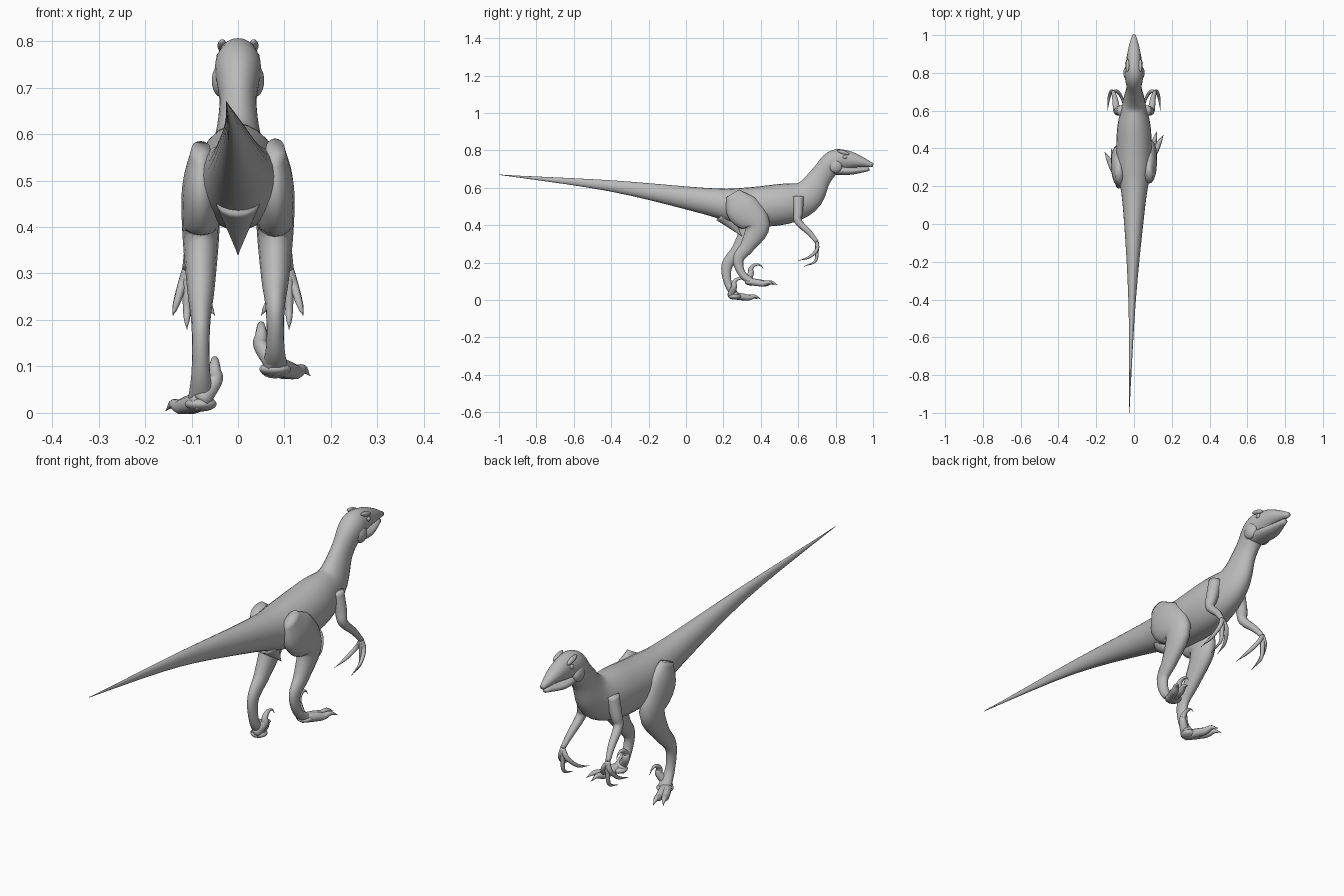
import bpy, bmesh, math
from mathutils import Vector

cube = bpy.data.objects.get("Cube")
if cube:
    bpy.data.objects.remove(cube)

grey = (.5, .5, .5, 1)
skin = bpy.data.materials.new("grey_skin")
skin.use_nodes = True
skin.diffuse_color = grey
skin.node_tree.nodes["Principled BSDF"].inputs["Base Color"].default_value = grey


def finish(bm, name):
    """Turn a bmesh into a smooth grey object."""
    bmesh.ops.recalc_face_normals(bm, faces=bm.faces)
    mesh = bpy.data.meshes.new(name)
    bm.to_mesh(mesh)
    bm.free()
    mesh.materials.append(skin)
    mesh.shade_smooth()
    part = bpy.data.objects.new(name, mesh)
    bpy.context.collection.objects.link(part)
    return part


def smooth_path(stations, steps):
    """Sample a flowing curve through stations of position, half width, half depth."""
    knots = [Vector(station) for station in stations]
    before = knots[0] * 2 - knots[1]
    after = knots[-1] * 2 - knots[-2]
    knots = [before, *knots, after]
    samples = []
    for a, b, c, d in zip(knots, knots[1:], knots[2:], knots[3:]):
        start_slope, end_slope = (c - a) / 2, (d - b) / 2
        for step in range(steps):
            t = step / steps
            ease = t * t * (3 - 2 * t)
            samples.append(b.lerp(c, ease)
                           + start_slope * (t * (1 - t) * (1 - t))
                           - end_slope * (t * t * (1 - t)))
    return samples + [knots[-2]]


def loft(name, stations, side=1, sides=16, steps=5):
    """Skin elliptical rings along a smooth path; a negative side mirrors it."""
    samples = smooth_path(stations, steps)
    centres = [Vector((s[0], s[1], s[2])) for s in samples]
    last = len(samples) - 1
    bm = bmesh.new()
    rings = []
    for index, (centre, sample) in enumerate(zip(centres, samples)):
        along = centres[min(index + 1, last)] - centres[max(index - 1, 0)]
        along.normalize()
        across = Vector((1, 0, 0))
        across = (across - along * along.x).normalized()
        up = across.cross(along)
        width, depth = max(sample[3], .001), max(sample[4], .001)
        ring = []
        for corner in range(sides):
            angle = math.tau * corner / sides
            point = centre + across * math.cos(angle) * width + up * math.sin(angle) * depth
            point.x *= side
            ring.append(bm.verts.new(point))
        rings.append(ring)
    for ring, following in zip(rings, rings[1:]):
        for corner in range(sides):
            previous = corner - 1
            bm.faces.new((ring[previous], ring[corner], following[corner], following[previous]))
    bm.faces.new(rings[0])
    bm.faces.new(rings[-1])
    return finish(bm, name)


def taper(points, thick, thin, power=1):
    """Give a bare path round sections that shrink towards its tip."""
    stations = []
    for index, point in enumerate(points):
        t = index / (len(points) - 1)
        radius = thick + (thin - thick) * t ** power
        stations.append((*point, radius, radius))
    return stations


def blob(name, centre, size, tilt=0):
    """Place a small ellipsoid."""
    bm = bmesh.new()
    bmesh.ops.create_uvsphere(bm, u_segments=14, v_segments=9, radius=1)
    part = finish(bm, name)
    part.location, part.scale = centre, size
    part.rotation_euler.x = tilt
    return part


# Tail, trunk, neck and upper head: y, z, half width, half height
spine = [(-1, .67, 0, 0), (-.4, .61, .02, .03), (.1, .53, .06, .07),
         (.3, .5, .09, .1), (.5, .51, .09, .11), (.64, .55, .06, .09),
         (.72, .66, .04, .06), (.79, .74, .05, .06), (.86, .75, .04, .05),
         (.93, .74, .03, .03), (1, .72, .01, .01)]
# The tail bends slightly to the right
loft("body", [(min(y, 0) / 40, y, z, wide, high) for y, z, wide, high in spine], sides=24)

# Lower jaw, whose edge forms the mouth line
jaw = [(.78, .7, .04, .03), (.88, .69, .04, .02), (.98, .7, .01, .01)]
loft("lower_jaw", [(0, *station) for station in jaw])

# Vent under the tail root
loft("vent", taper([(0, .2, .46), (0, .25, .4), (0, .3, .34)], .05, 0))

# Hip to sole: y, z, half width, half depth
leg = [(.25, .57, .02, .04), (.3, .49, .04, .09), (.38, .4, .04, .07),
       (.33, .29, .03, .04), (.28, .22, .02, .03), (.3, .14, .02, .02),
       (.36, .09, .03, .02)]
arm = [(.06, .6, .55), (.08, .6, .47), (.09, .6, .42), (.1, .66, .36), (.11, .7, .31)]
leg_x, wrist = .08, arm[-1]
finger_tips = {"outer": (.14, .6, .21), "middle": (.11, .63, .18), "inner": (.05, .6, .21)}
toe_tips = {"middle": (.12, .49, .08), "outer": (.155, .47, .08)}

for word, side in (("left", 1), ("right", -1)):
    # The left leg is lifted; the right one swings back and down to the ground
    swing = Vector((0, 0, 0)) if side > 0 else Vector((0, -.09, -.075))
    stations = []
    for index, (y, z, wide, deep) in enumerate(leg):
        t = index / (len(leg) - 1)
        stations.append((leg_x, y + swing.y * t, z + swing.z * t * t, wide, deep))
    loft(word + "_leg", stations, side)

    # Two walking toes, arched and ending in claws
    ankle = Vector((leg_x, .33, .1)) + swing
    for toe, tip in toe_tips.items():
        end = Vector(tip) + swing
        path = [ankle.lerp(end, t / 5) for t in range(6)]
        path[4].z += .01
        loft(f"{word}_{toe}_toe", taper(path, .02, 0, 3), side, 10)

    # Inner toe with a raised sickle claw following an arc
    hub = Vector((.05, .38, .155)) + swing
    path = [ankle]
    for step in range(6):
        angle = math.pi * (1.1 - step / 5)
        path.append(hub + Vector((0, math.cos(angle), math.sin(angle))) * .035)
    loft(word + "_sickle_toe", taper(path, .02, 0), side, 10)
    pad = Vector((leg_x * side, .35, .094)) + swing
    blob(word + "_foot_pad", pad, (.035, .035, .016))

    # Arm, and fingers curling back from the wrist
    loft(word + "_arm", taper(arm, .03, .01), side, 12)
    for finger, tip in finger_tips.items():
        base, end = Vector(wrist), Vector(tip)
        knuckle = base.lerp(end, .4)
        knuckle.y = base.y
        bend = base.lerp(end, .8)
        bend.y = end.y + .06
        path = [base, knuckle, bend, end]
        loft(f"{word}_{finger}_finger", taper(path, .01, 0, 3), side, 8)

    # Brow ridge, eye and cheek
    blob(word + "_brow", (.034 * side, .84, .79), (.01, .035, .01), -.3)
    blob(word + "_eye", (.04 * side, .85, .765), (.007, .012, .01))
    blob(word + "_cheek", (.037 * side, .8, .715), (.02, .035, .035))
